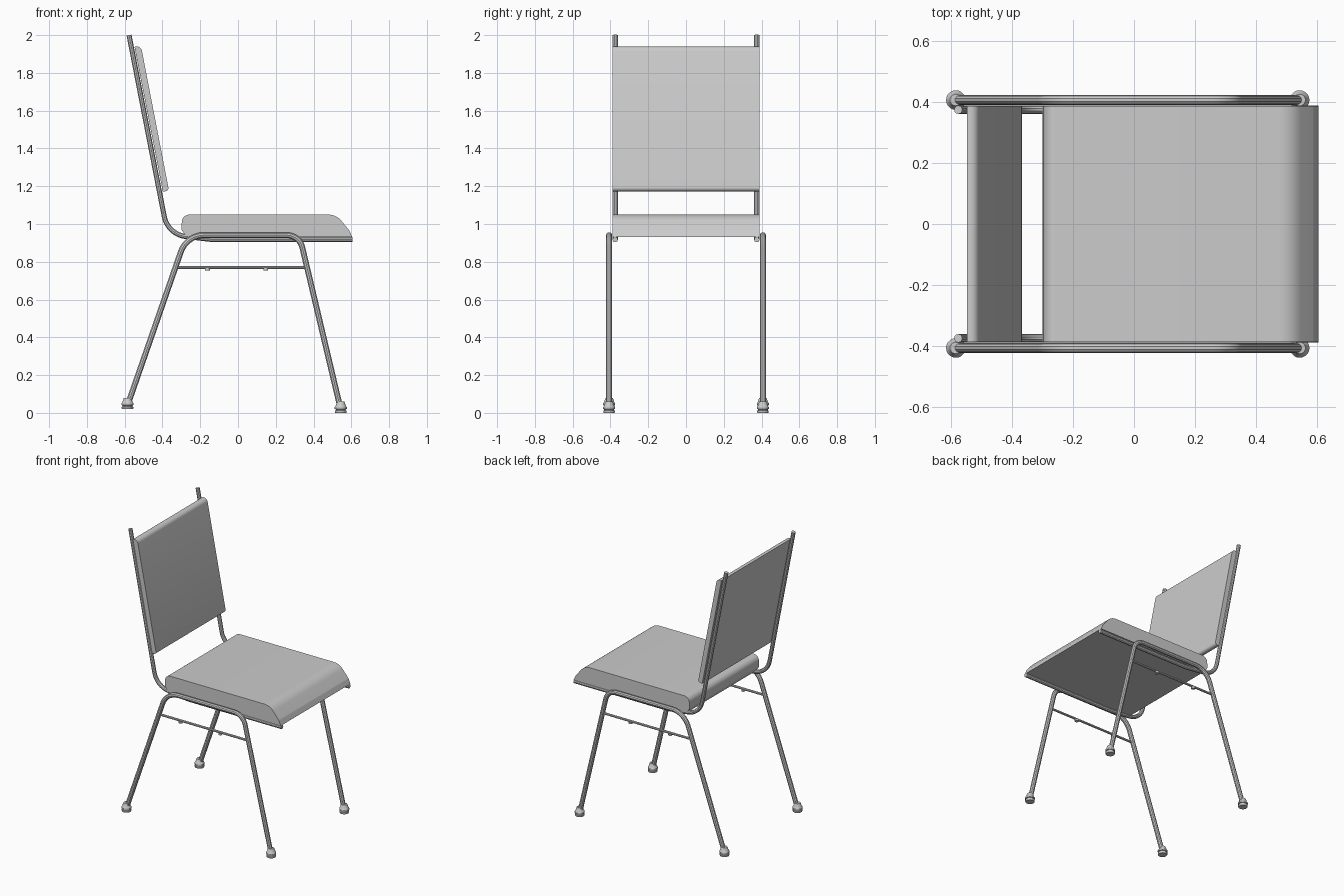
import bpy
import bmesh
import math
from mathutils import Vector

cube = bpy.data.objects.get("Cube")
if cube:
    bpy.data.objects.remove(cube, do_unlink=True)

grey = bpy.data.materials.new("light_grey")
grey.use_nodes = True
grey.diffuse_color = (0.6, 0.6, 0.6, 1)
grey.node_tree.nodes["Principled BSDF"].inputs["Base Color"].default_value = (0.6, 0.6, 0.6, 1)


def finish(obj):
    """Apply the material and smooth the rounded faces."""
    obj.data.materials.clear()
    obj.data.materials.append(grey)
    bpy.ops.object.select_all(action="DESELECT")
    obj.select_set(True)
    bpy.context.view_layer.objects.active = obj
    if obj.type == "CURVE":
        bpy.ops.object.convert(target="MESH")
        obj = bpy.context.view_layer.objects.active
    bpy.ops.object.shade_smooth_by_angle(angle=math.radians(35))
    return obj


def fillet(points, steps=8):
    """Round the corners of an x-z path; each point is (x, z, radius)."""
    path = []
    for i, (x, z, r) in enumerate(points):
        p = Vector((x, z))
        if r == 0:
            path.append(p)
            continue
        before = Vector(points[i - 1][:2]) - p
        after = Vector(points[(i + 1) % len(points)][:2]) - p
        half = before.angle(after) / 2
        cut = r / math.tan(half)
        centre = p + (before.normalized() + after.normalized()).normalized() * r / math.sin(half)
        a = p + before.normalized() * cut - centre
        b = p + after.normalized() * cut - centre
        turn = math.atan2(a.x * b.y - a.y * b.x, a.dot(b))
        for s in range(steps + 1):
            t = turn * s / steps
            path.append(centre + Vector((a.x * math.cos(t) - a.y * math.sin(t),
                                         a.x * math.sin(t) + a.y * math.cos(t))))
    return path


def tube(name, points, y, radius):
    curve = bpy.data.curves.new(name, "CURVE")
    curve.dimensions = "3D"
    curve.bevel_depth = radius
    curve.bevel_resolution = 3
    curve.use_fill_caps = True
    path = fillet(points)
    spline = curve.splines.new("POLY")
    spline.points.add(len(path) - 1)
    for point, p in zip(spline.points, path):
        point.co = (p.x, y, p.y, 1)
    obj = bpy.data.objects.new(name, curve)
    bpy.context.collection.objects.link(obj)
    return finish(obj)


def slab(name, points, half_width):
    """Extrude a rounded x-z profile across the chair."""
    mesh = bpy.data.meshes.new(name)
    bm = bmesh.new()
    face = bm.faces.new([bm.verts.new((p.x, -half_width, p.y)) for p in fillet(points)])
    new = bmesh.ops.extrude_face_region(bm, geom=[face])["geom"]
    bmesh.ops.translate(bm, vec=(0, 2 * half_width, 0),
                        verts=[v for v in new if isinstance(v, bmesh.types.BMVert)])
    bmesh.ops.recalc_face_normals(bm, faces=bm.faces)
    bm.to_mesh(mesh)
    bm.free()
    obj = bpy.data.objects.new(name, mesh)
    bpy.context.collection.objects.link(obj)
    return finish(obj)


def lathe(name, profile, location, sides=20):
    """Stack rings of (radius, height) into a closed turned part."""
    mesh = bpy.data.meshes.new(name)
    bm = bmesh.new()
    rings = [[bm.verts.new((r * math.cos(math.tau * i / sides),
                            r * math.sin(math.tau * i / sides), z)) for i in range(sides)]
             for r, z in profile]
    for low, high in zip(rings, rings[1:]):
        for i in range(sides):
            j = (i + 1) % sides
            bm.faces.new((low[i], low[j], high[j], high[i]))
    bm.faces.new(rings[0])
    bm.faces.new(rings[-1])
    bmesh.ops.recalc_face_normals(bm, faces=bm.faces)
    bm.to_mesh(mesh)
    bm.free()
    obj = bpy.data.objects.new(name, mesh)
    obj.location = location
    bpy.context.collection.objects.link(obj)
    return finish(obj)


# Cushions
slab("seat", [(-0.27, 0.93, 0), (0.605, 0.93, 0), (0.59, 0.965, 0.03),
              (0.52, 1.05, 0.09), (-0.295, 1.05, 0.04), (-0.3, 0.97, 0.02)], 0.388)
slab("backrest", [(-0.398, 1.172, 0), (-0.365, 1.175, 0.018),
                  (-0.514, 1.945, 0.028), (-0.548, 1.938, 0)], 0.388)

foot_profile = [(0.029, 0), (0.031, 0.004), (0.031, 0.012), (0.026, 0.014), (0.026, 0.019),
                (0.032, 0.021), (0.032, 0.03), (0.027, 0.037), (0.021, 0.055), (0.019, 0.06)]

for side, s in (("front", -1), ("back", 1)):
    y = 0.407 * s
    # Tube that carries the backrest and the seat
    tube(f"{side}_seat_tube", [(-0.577, 2.0, 0), (-0.372, 0.945, 0.13),
                               (-0.13, 0.917, 0.4), (0.606, 0.917, 0)], 0.375 * s, 0.014)
    # Bent tube that makes a pair of legs
    tube(f"{side}_leg_frame", [(-0.583, 0.045, 0), (-0.272, 0.941, 0.13),
                               (0.325, 0.941, 0.085), (0.541, 0.03, 0)], y, 0.016)
    # Thin rail between the legs with two small studs
    tube(f"{side}_rail", [(-0.335, 0.77, 0), (0.358, 0.77, 0)], y, 0.008)
    for place, x in (("right", -0.162), ("left", 0.147)):
        lathe(f"{side}_{place}_stud", [(0.013, 0), (0.013, 0.012)], (x, y, 0.754), 12)
    # Feet
    for place, x, z in (("right", -0.585, 0.02), ("left", 0.544, 0)):
        lathe(f"{side}_{place}_foot", foot_profile, (x, y, z))
